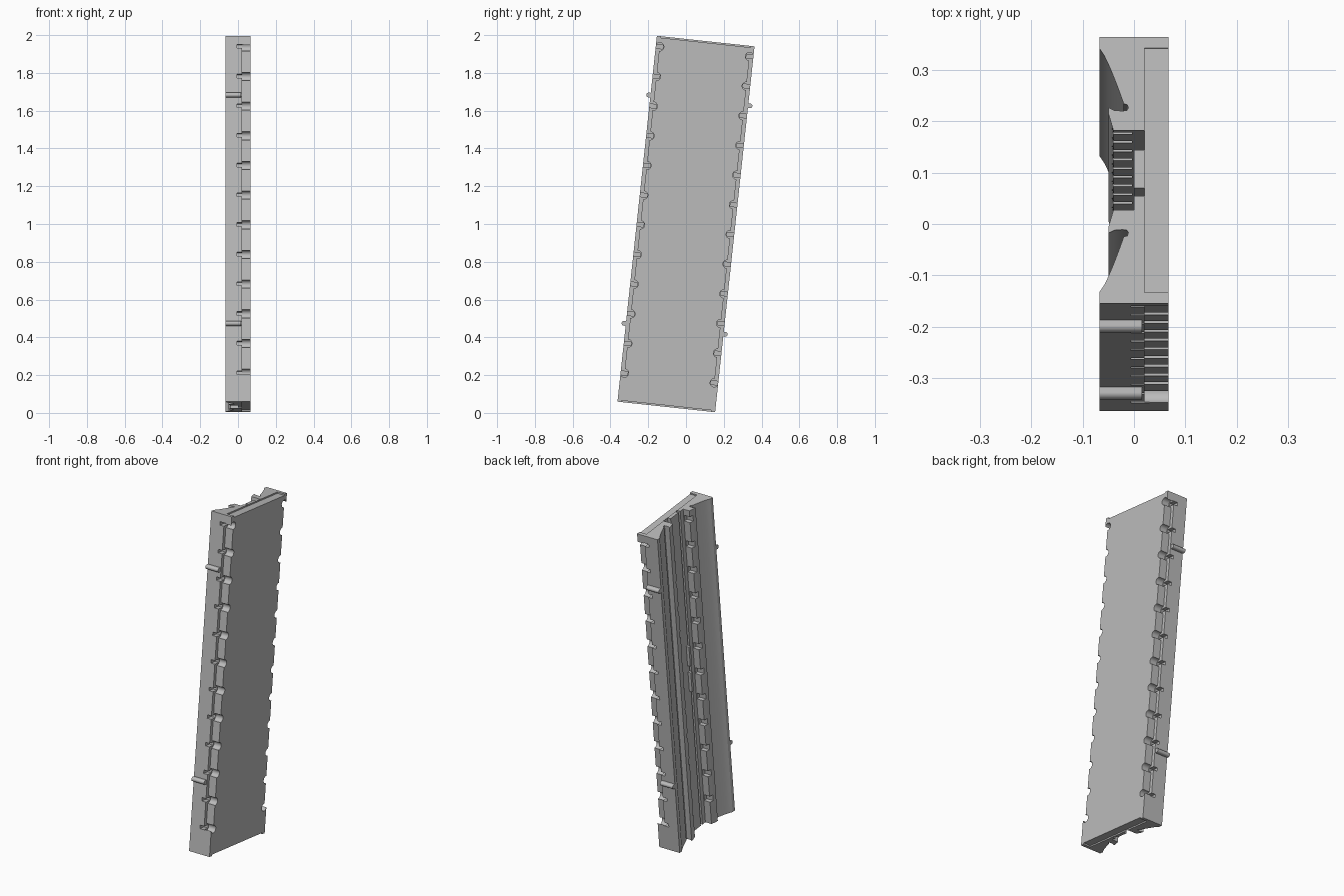
import bpy, bmesh, math
from mathutils import Matrix, Vector

cube = bpy.data.objects.get("Cube")
if cube:
    bpy.data.objects.remove(cube, do_unlink=True)

grey = bpy.data.materials.new("light grey")
grey.use_nodes = True
grey.diffuse_color = (0.5, 0.5, 0.5, 1)
grey.node_tree.nodes["Principled BSDF"].inputs["Base Color"].default_value = (0.5, 0.5, 0.5, 1)

# The slab leans backwards; parts are built upright and then tilted
TILT = Matrix.Translation((0, 0, 1)) @ Matrix.Rotation(math.radians(-6.15), 4, 'X')
HALF = 0.974
STEP = 0.158
LEVELS = [0.918 - i * STEP for i in range(12)]
SIDES = (-1, 1)


def finish(name, bm):
    bmesh.ops.recalc_face_normals(bm, faces=bm.faces)
    mesh = bpy.data.meshes.new(name)
    bm.to_mesh(mesh)
    bm.free()
    mesh.materials.append(grey)
    ob = bpy.data.objects.new(name, mesh)
    bpy.context.collection.objects.link(ob)
    ob.matrix_world = TILT
    return ob


def box(bm, x0, x1, y0, y1, z0, z1):
    centre = Vector((x0 + x1, y0 + y1, z0 + z1)) / 2
    size = Matrix.Diagonal((x1 - x0, abs(y1 - y0), z1 - z0, 1))
    bmesh.ops.create_cube(bm, size=1, matrix=Matrix.Translation(centre) @ size)


def rod(bm, x0, x1, y, z, radius):
    place = Matrix.Translation(((x0 + x1) / 2, y, z)) @ Matrix.Rotation(math.pi / 2, 4, 'Y')
    bmesh.ops.create_cone(bm, cap_ends=True, segments=20, radius1=radius, radius2=radius,
                          depth=x1 - x0, matrix=place)


def cut(target, name, bm):
    cutter = finish(name, bm)
    cutter.hide_render = True
    mod = target.modifiers.new(name, 'BOOLEAN')
    mod.operation = 'DIFFERENCE'
    mod.solver = 'EXACT'
    mod.object = cutter
    bpy.context.view_layer.objects.active = target
    bpy.ops.object.modifier_apply(modifier=name)
    bpy.data.objects.remove(cutter, do_unlink=True)


# Main body: outer rail, hollow flank, hook groove and ridge on each side
flank = [(-0.067, 0.26), (-0.067, 0.238)]
for i in range(1, 9):
    t = i / 8
    flank.append((-0.067 + 0.047 * t ** 0.8, 0.238 - 0.108 * t))
flank += [(-0.013, 0.128), (-0.011, 0.122), (-0.014, 0.117), (-0.022, 0.116),
          (-0.038, 0.117), (-0.05, 0.123), (-0.05, 0.112), (-0.04, 0.078)]
floor = [(0.02, 0.078), (0.02, 0.04), (0, 0.04), (0, -0.035), (0.02, -0.035),
         (0.02, -0.05), (0, -0.05), (0, -0.078)]
profile = [(0.067, 0.26)] + flank + floor
profile += [(x, -y) for x, y in reversed(flank)] + [(0.067, -0.26)]
bm = bmesh.new()
face = bm.faces.new([bm.verts.new((x, y, -HALF)) for x, y in profile])
ext = bmesh.ops.extrude_face_region(bm, geom=[face])
bmesh.ops.translate(bm, vec=(0, 0, 2 * HALF),
                    verts=[v for v in ext["geom"] if isinstance(v, bmesh.types.BMVert)])
body = finish("slab_body", bm)

# Stepped long edges
bm = bmesh.new()
for s in SIDES:
    box(bm, 0.02, 0.1, s * 0.24, s * 0.3, LEVELS[-1], LEVELS[0])
cut(body, "edge_step", bm)

# Rounded bites along both edges
bm = bmesh.new()
for s in SIDES:
    for z in LEVELS:
        rod(bm, 0.0201, 0.1, s * 0.239, z, 0.022)
cut(body, "edge_bites", bm)

# Narrow slots behind the bites
bm = bmesh.new()
for s in SIDES:
    for z in LEVELS:
        box(bm, -0.006, 0.03, s * 0.222, s * 0.3, z - 0.01, z + 0.01)
cut(body, "edge_slots", bm)

# Gaps in the ridges, opening into the channel
bm = bmesh.new()
for s in SIDES:
    for z in LEVELS:
        box(bm, -0.1, -0.004, s * 0.06, s * (0.1 if s < 0 else 0.088), z - 0.018, z + 0.018)
cut(body, "ridge_gaps", bm)

# Shallow relief at both ends of the flat plate
bm = bmesh.new()
for s in SIDES:
    z0, z1 = sorted((s * (HALF - 0.008), s * 1.1))
    box(bm, 0.0202, 0.1, -0.2385, 0.2385, z0, z1)
cut(body, "end_relief", bm)

# Locating pins on both long edges
bm = bmesh.new()
for s in SIDES:
    for z in (0.658, -0.558):
        rod(bm, -0.067, 0.016, s * 0.27, z, 0.0125)
        box(bm, -0.067, 0.016, s * 0.25, s * 0.27, z - 0.0125, z + 0.0125)
pins = finish("edge_pins", bm)

# Small stops in the channel
bm = bmesh.new()
for z in (0.09, -0.07):
    box(bm, -0.018, 0.002, -0.034, -0.018, z - 0.06, z + 0.06)
finish("channel_stops", bm)

for ob in (body, pins):
    bpy.ops.object.select_all(action='DESELECT')
    ob.select_set(True)
    bpy.context.view_layer.objects.active = ob
    bpy.ops.object.shade_smooth_by_angle(angle=math.radians(30))
